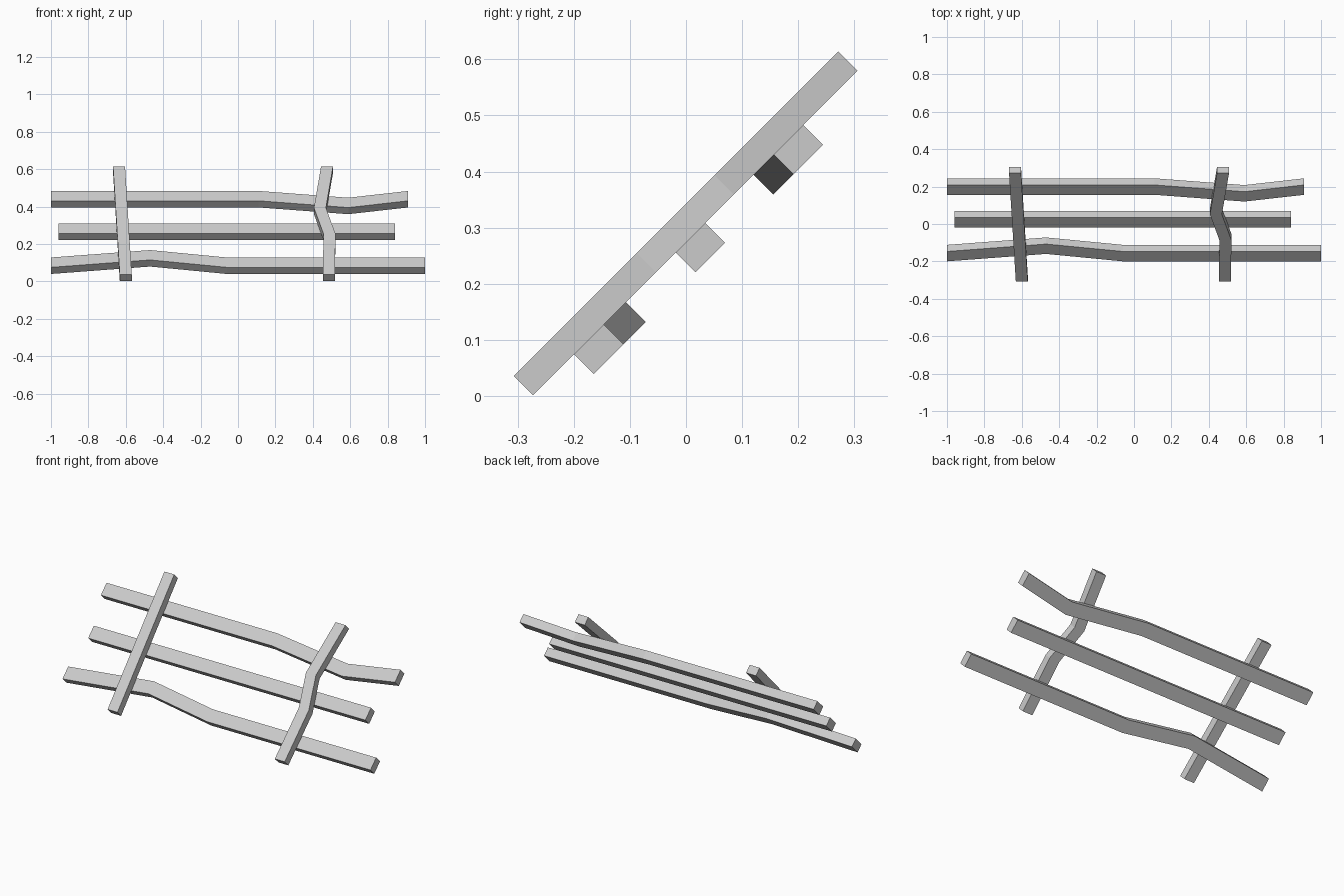
import bpy, bmesh
from math import sqrt

if "Cube" in bpy.data.objects:
    bpy.data.objects.remove(bpy.data.objects["Cube"])

# Fence panel leaning back 45 degrees: u = x, v runs up the slope, w is its normal
R = 1 / sqrt(2)
def to_world(u, v, w):
    return (u, (v - w) * R, (v + w) * R)

def plank(name, path, width, across, w0, w1):
    """Sweep a rectangle along (u, v) points, widened along axis 'u' or 'v'."""
    bm = bmesh.new()
    h = width / 2
    rings = []
    for u, v in path:
        du, dv = (h, 0) if across == 'u' else (0, h)
        corners = [(-1, w0), (1, w0), (1, w1), (-1, w1)]
        rings.append([bm.verts.new(to_world(u + s * du, v + s * dv, w)) for s, w in corners])
    for a, b in zip(rings, rings[1:]):
        for i in range(4):
            j = (i + 1) % 4
            bm.faces.new((a[i], a[j], b[j], b[i]))
    bm.faces.new(rings[0][::-1])
    bm.faces.new(rings[-1])
    bmesh.ops.recalc_face_normals(bm, faces=bm.faces)
    mesh = bpy.data.meshes.new(name)
    bm.to_mesh(mesh)
    bm.free()
    ob = bpy.data.objects.new(name, mesh)
    bpy.context.collection.objects.link(ob)

BACK, MID, FRONT = 0.144, 0.194, 0.242
LOW, HIGH = -0.192, 0.626

# Three long rails behind the posts
rails = {
    "lower_rail": [(-1, -0.051), (-0.47, 0.005), (-0.06, -0.051), (1, -0.051)],
    "middle_rail": [(-0.96, 0.205), (0.84, 0.205)],
    "upper_rail": [(-1, 0.452), (0.11, 0.452), (0.59, 0.401), (0.91, 0.452)],
}
for name, path in rails.items():
    plank(name, path, 0.0745, 'v', BACK, MID)

# Two posts in front
posts = {
    "left_post": [(-0.6, LOW), (-0.636, HIGH)],
    "right_post": [(0.486, LOW), (0.489, 0.118), (0.438, 0.314), (0.476, HIGH)],
}
for name, path in posts.items():
    plank(name, path, 0.064, 'u', MID, FRONT)
